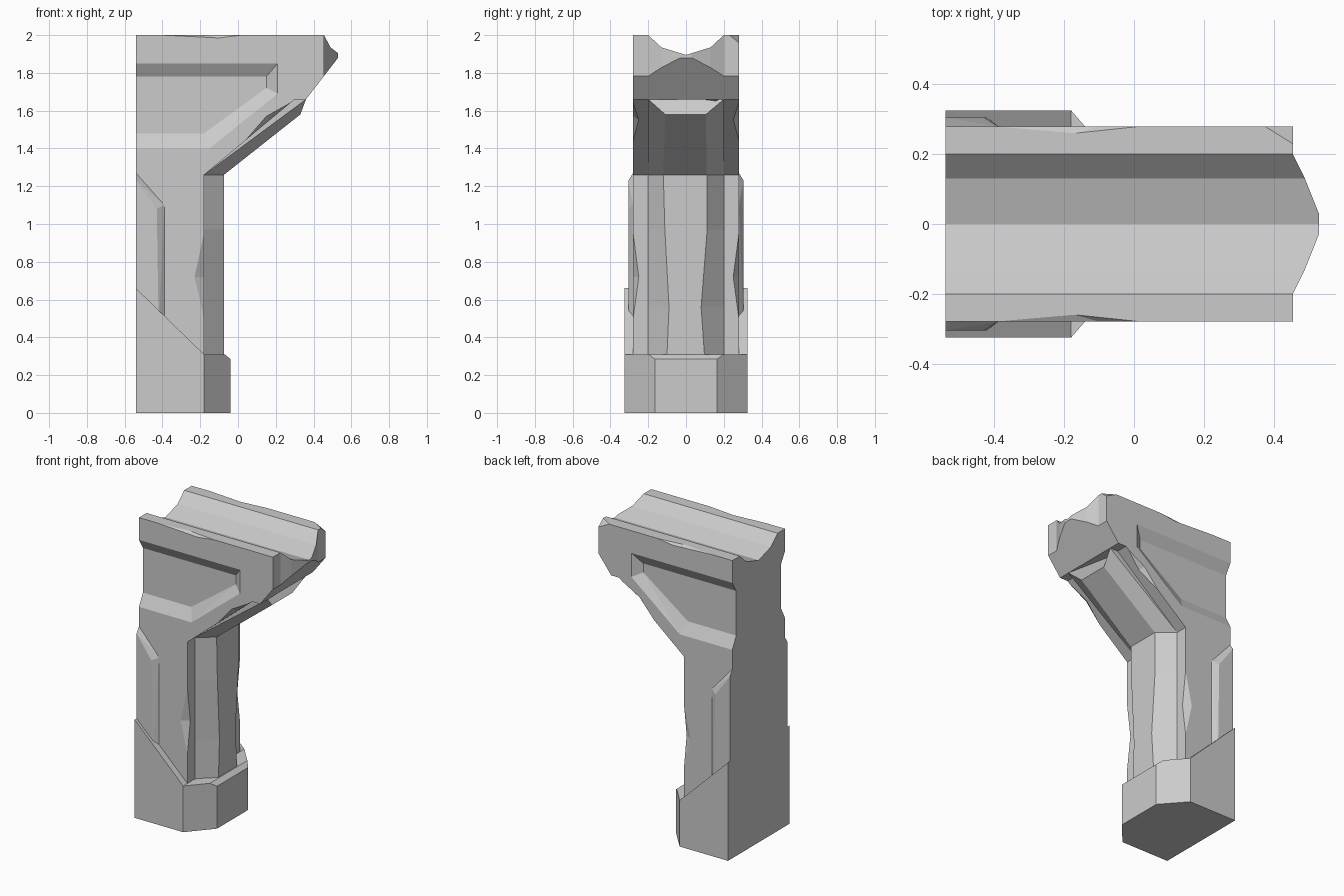
import bpy, bmesh
from mathutils import Vector

if "Cube" in bpy.data.objects:
    bpy.data.objects.remove(bpy.data.objects["Cube"], do_unlink=True)

stone = bpy.data.materials.new("grey stone")
stone.use_nodes = True
GREY = (0.6, 0.6, 0.6, 1)
stone.diffuse_color = GREY
stone.node_tree.nodes["Principled BSDF"].inputs["Base Color"].default_value = GREY


def finish(name, bm):
    bmesh.ops.recalc_face_normals(bm, faces=bm.faces[:])
    mesh = bpy.data.meshes.new(name)
    bm.to_mesh(mesh)
    bm.free()
    mesh.materials.append(stone)
    obj = bpy.data.objects.new(name, mesh)
    bpy.context.collection.objects.link(obj)
    return obj


def loft(name, rings):
    """Skin a list of equal closed rings and cap both ends."""
    bm = bmesh.new()
    rows = [[bm.verts.new(p) for p in ring] for ring in rings]
    for a, b in zip(rows, rows[1:]):
        for i in range(len(a)):
            j = (i + 1) % len(a)
            bm.faces.new((a[i], a[j], b[j], b[i]))
    bm.faces.new(rows[0])
    bm.faces.new(rows[-1])
    return finish(name, bm)


def prism(name, outline, axis, lo, hi):
    """Extrude a 2D outline along axis 0, 1 or 2."""
    def place(p, h):
        q = list(p)
        q.insert(axis, h)
        return q
    return loft(name, [[place(p, h) for p in outline] for h in (lo, hi)])


def hull(name, points):
    bm = bmesh.new()
    for p in points:
        bm.verts.new(p)
    out = bmesh.ops.convex_hull(bm, input=bm.verts[:])
    junk = [g for g in out["geom_interior"] if isinstance(g, bmesh.types.BMVert)]
    bmesh.ops.delete(bm, geom=junk, context="VERTS")
    return finish(name, bm)


def cut(obj, cutter, operation="DIFFERENCE"):
    cutter.hide_render = True
    mod = obj.modifiers.new("cut", "BOOLEAN")
    mod.operation = operation
    mod.solver = "EXACT"
    mod.object = cutter
    bpy.context.view_layer.objects.active = obj
    bpy.ops.object.modifier_apply(modifier=mod.name)
    bpy.data.objects.remove(cutter, do_unlink=True)


def at_y(outline, y):
    return [(x, y, z) for x, z in outline]


def mirrored(half):
    """Complete a plan outline given for its +y half."""
    return half + [(x, -y) for x, y in reversed(half)]


# Main body: upright slab with a slanted arm
body = prism("pillar_body", [(-.54, .1), (-.18, .1), (-.18, 1.26), (.30, 1.66),
                             (.36, 1.66), (.53, 1.88), (.53, 2), (-.54, 2)], 1, -.28, .28)
# Pointed tip in plan
cut(body, prism("tip_cutter", mirrored([(-.7, .4), (.455, .4), (.455, .2), (.49, .13),
                                        (.53, .03)]), 2, -.1, 2.2), "INTERSECT")
# Trough along the top
cut(body, prism("trough_cutter", [(-.2, 2.0), (-.13, 1.935), (0, 1.895), (.13, 1.935),
                                  (.2, 2.0), (.2, 2.1), (-.2, 2.1)], 0, -.7, .7))

RIM = [(-.6, 1.40), (-.15, 1.40), (.21, 1.69), (.21, 1.85), (-.6, 1.85)]
FLOOR = [(-.6, 1.48), (-.18, 1.48), (.15, 1.72), (.15, 1.78), (-.6, 1.78)]
PAD_RIM = [(-.54, 1.27), (-.39, 1.1), (-.39, .45), (-.54, .45)]
PAD_FACE = [(-.54, 1.23), (-.43, 1.08), (-.42, .45), (-.54, .45)]

for side, s in (("left", 1), ("right", -1)):
    # Sunken side panel
    cut(body, hull("panel_cutter", at_y(RIM, s * .35) + at_y(RIM, s * .28)
                   + at_y(FLOOR, s * .238)))
    # Worn edges: shaft corner, arm underside, top rim
    chips = [
        [(-.18, .28, .95), (-.18, .28, .5), (-.23, .28, .72), (-.18, .25, .72), (-.1, .34, .72)],
        [(.04, .28, 1.443), (.28, .28, 1.643), (.15, .28, 1.57), (.17, .25, 1.552),
         (.22, .34, 1.5)],
        [(-.4, .28, 2), (.02, .28, 2), (-.17, .26, 2), (-.1, .28, 1.985), (-.15, .33, 2.05)],
    ]
    if s > 0:
        chips.append([(.375, .28, 2), (.455, .23, 2), (.455, .28, 1.96), (.52, .34, 2.05)])
    for chip in chips:
        cut(body, hull("chip_cutter", [(x, s * y, z) for x, y, z in chip]))
    # Raised corner strip at the back of the shaft
    hull(side + "_corner_strip", at_y(PAD_RIM, s * .24) + at_y(PAD_RIM, s * .28)
         + at_y(PAD_FACE, s * .305))


# Chamfered front rib: climbs the shaft, then follows the arm
def rib_ring(back, front, y_right, y_left):
    (bx, bz), (fx, fz) = back, front
    return [(bx - .1, -.2, bz + .04), (bx, -.2, bz), (fx, y_right, fz),
            (fx, y_left, fz), (bx, .2, bz), (bx - .1, .2, bz + .04)]


shaft_rows = [(.2, -.105, .105), (.56, -.09, .08), (.97, -.112, .112), (1.26, -.12, .11)]
rings = [rib_ring((-.18, z), (-.075, z), a, b) for z, a, b in shaft_rows]
rings.append(rib_ring((.36, 1.66), (.33, 1.58), -.11, .105))
loft("front_rib", rings)

# Plinth: faceted foot with a sloping shoulder
plinth = prism("plinth", [(-.54, 0), (-.04, 0), (-.04, .285), (-.07, .31),
                          (-.18, .31), (-.54, .66)], 1, -.4, .4)
cut(plinth, prism("plan_cutter", mirrored([(-.7, .325), (-.18, .325), (-.04, .165)]),
                  2, -.1, 1), "INTERSECT")
